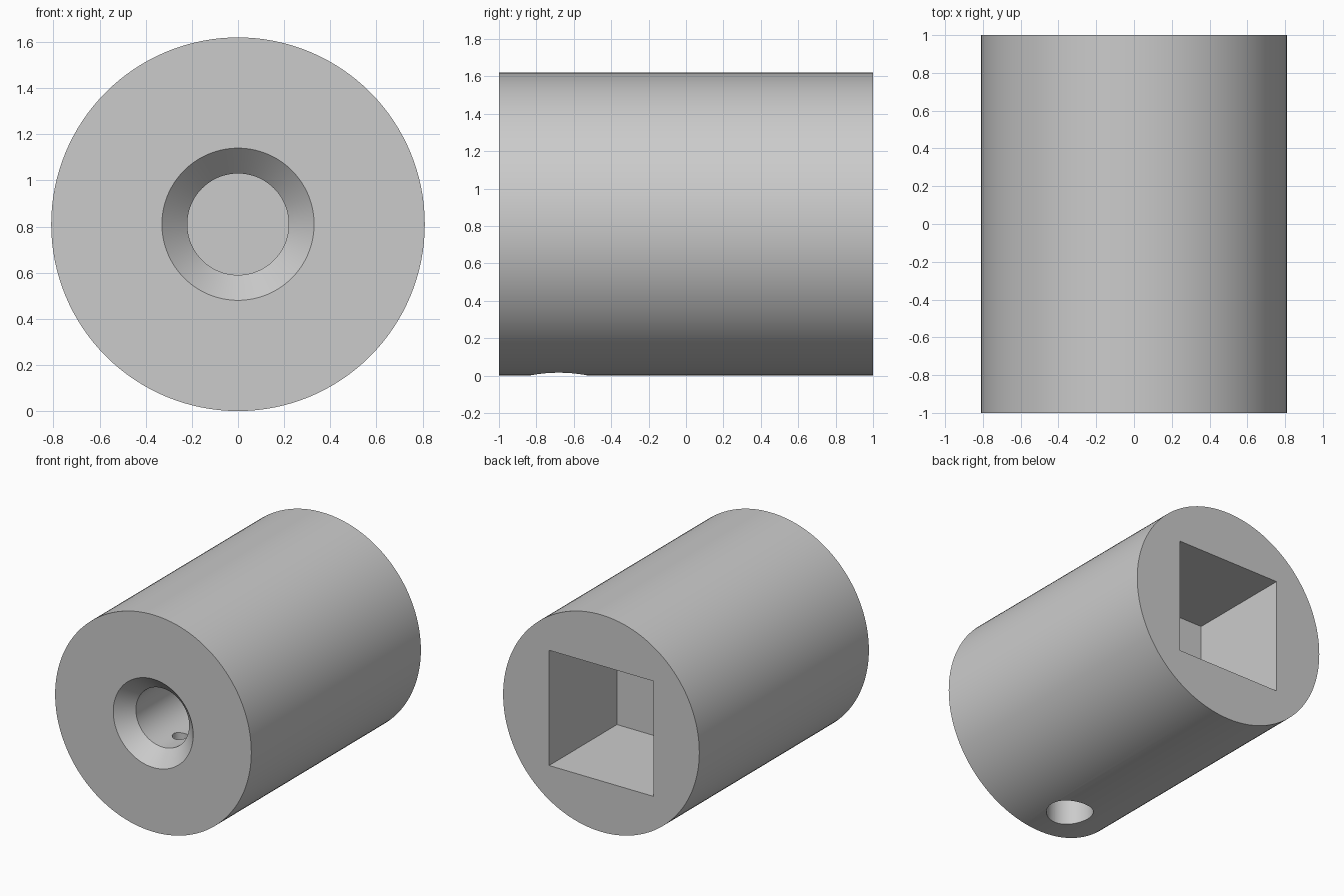
import bpy, bmesh, math
from mathutils import Matrix

cube = bpy.data.objects.get("Cube")
if cube:
    bpy.data.objects.remove(cube, do_unlink=True)

RADIUS = 0.81
SEGMENTS = 128

grey = bpy.data.materials.new("light grey")
grey.use_nodes = True
colour = (0.6, 0.6, 0.6, 1)
grey.diffuse_color = colour
grey.node_tree.nodes["Principled BSDF"].inputs["Base Color"].default_value = colour

ALONG_Y = Matrix.Translation((0, 0, RADIUS)) @ Matrix.Rotation(-math.pi / 2, 4, "X")


def finish(name, bm, matrix):
    bmesh.ops.recalc_face_normals(bm, faces=bm.faces)
    bm.transform(matrix)
    mesh = bpy.data.meshes.new(name)
    bm.to_mesh(mesh)
    bm.free()
    mesh.materials.append(grey)
    obj = bpy.data.objects.new(name, mesh)
    bpy.context.collection.objects.link(obj)
    return obj


def turned(name, profile, matrix, segments=SEGMENTS):
    """Solid of revolution from (radius, height) pairs, capped at both ends."""
    bm = bmesh.new()
    rings = []
    for r, h in profile:
        angles = [math.tau * i / segments for i in range(segments)]
        rings.append([bm.verts.new((r * math.cos(a), r * math.sin(a), h)) for a in angles])
    for low, high in zip(rings, rings[1:]):
        for i in range(segments):
            j = (i + 1) % segments
            bm.faces.new((low[i], low[j], high[j], high[i]))
    bm.faces.new(rings[0])
    bm.faces.new(rings[-1])
    return finish(name, bm, matrix)


def block(name, size, centre):
    bm = bmesh.new()
    bmesh.ops.create_cube(bm, size=1)
    return finish(name, bm, Matrix.Translation(centre) @ Matrix.Diagonal((*size, 1)))


# Round body lying along y
body = turned("cylinder_body", [(RADIUS, -1), (RADIUS, 1)], ALONG_Y)

# Chamfered blind bore in the front
bore = turned("front_bore_cutter",
              [(0.38, -1.05), (0.33, -1), (0.22, -0.89), (0.22, 0)], ALONG_Y)

# Square socket in the back
socket = block("square_socket_cutter", (0.86, 0.9, 0.86), (0, 0.65, RADIUS))

# Counterbored screw hole from below into the bore
screw_hole = turned("screw_hole_cutter",
                    [(0.16, -0.1), (0.16, 0.36), (0.055, 0.36), (0.055, 0.75)],
                    Matrix.Translation((0, -0.68, 0)), 64)

cutters = [bore, socket, screw_hole]
for cutter in cutters:
    cutter.hide_render = True
    mod = body.modifiers.new(cutter.name, "BOOLEAN")
    mod.operation = "DIFFERENCE"
    mod.solver = "EXACT"
    mod.object = cutter

bpy.ops.object.select_all(action="DESELECT")
body.select_set(True)
bpy.context.view_layer.objects.active = body
for cutter in cutters:
    bpy.ops.object.modifier_apply(modifier=cutter.name)
    bpy.data.objects.remove(cutter, do_unlink=True)

bpy.ops.object.shade_smooth_by_angle(angle=math.radians(30))
